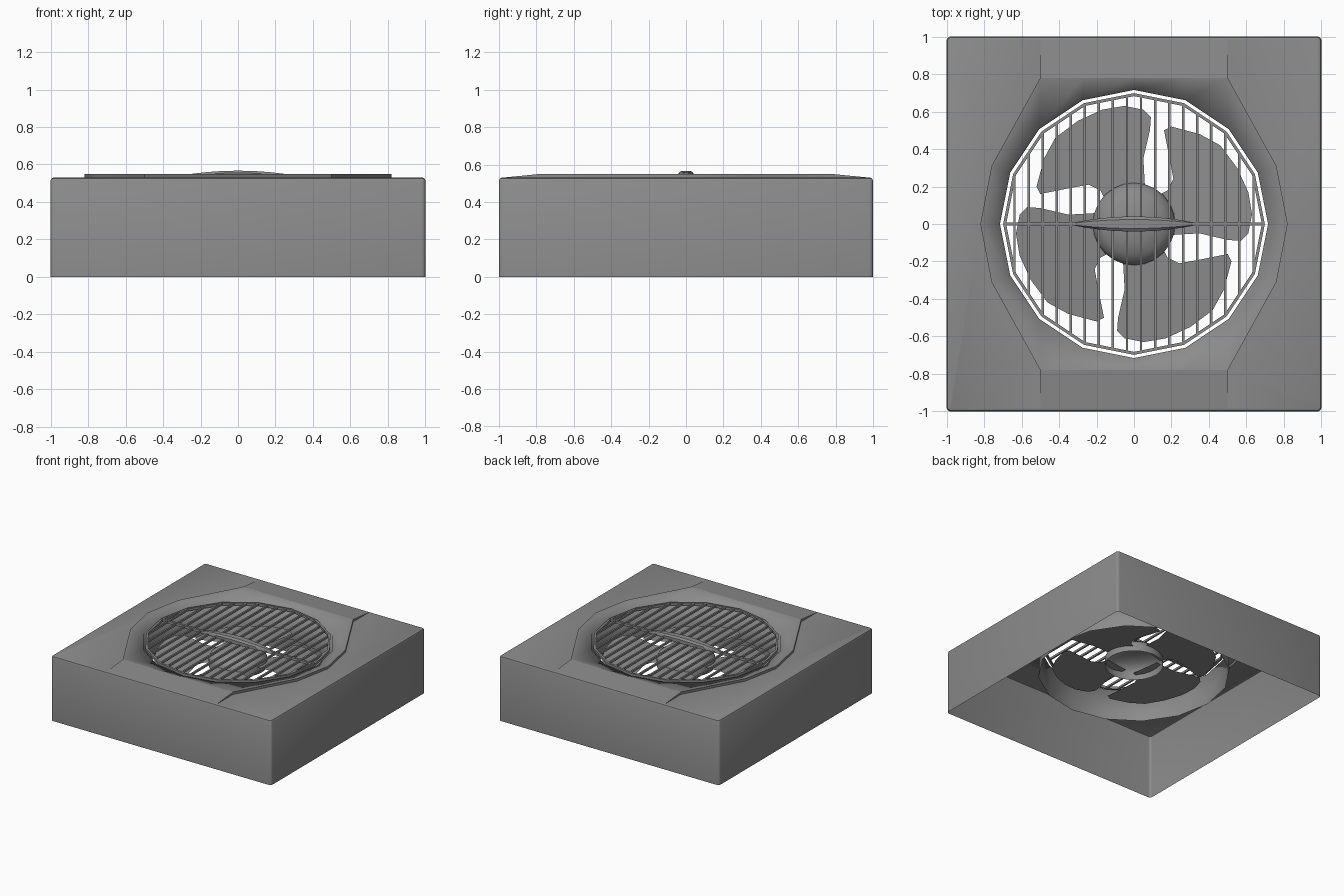
import bpy, bmesh, math

if "Cube" in bpy.data.objects:
    bpy.data.objects.remove(bpy.data.objects["Cube"])

grey = bpy.data.materials.new("grey_plastic")
grey.use_nodes = True
COLOUR = (0.26, 0.26, 0.26, 1)
grey.diffuse_color = COLOUR
grey.node_tree.nodes["Principled BSDF"].inputs["Base Color"].default_value = COLOUR


def finish(name, bm, angle=35):
    bmesh.ops.remove_doubles(bm, verts=bm.verts, dist=0.0005)
    bmesh.ops.recalc_face_normals(bm, faces=bm.faces)
    mesh = bpy.data.meshes.new(name)
    bm.to_mesh(mesh)
    bm.free()
    mesh.materials.append(grey)
    ob = bpy.data.objects.new(name, mesh)
    bpy.context.collection.objects.link(ob)
    bpy.ops.object.select_all(action='DESELECT')
    ob.select_set(True)
    bpy.context.view_layer.objects.active = ob
    bpy.ops.object.shade_smooth_by_angle(angle=math.radians(angle))
    return ob


def add_face(bm, pts):
    return bm.faces.new([bm.verts.new(p) for p in pts])


def bridge(bm, a, b, closed=True):
    n = len(a)
    for i in range(n if closed else n - 1):
        j = (i + 1) % n
        add_face(bm, [a[i], a[j], b[j], b[i]])


def circle(r, z, n=16):
    return [(r * math.cos(math.tau * i / n), r * math.sin(math.tau * i / n), z)
            for i in range(n)]


def box(bm, x, y, z, sx, sy, sz):
    vs = bmesh.ops.create_cube(bm, size=1)["verts"]
    for v in vs:
        v.co = (x + v.co.x * sx, y + v.co.y * sy, z + v.co.z * sz)


def rounded_square(half, r, z, seg=3):
    pts = []
    for k in range(4):
        a0 = k * math.pi / 2
        cx = math.copysign(half - r, math.cos(a0 + math.pi / 4))
        cy = math.copysign(half - r, math.sin(a0 + math.pi / 4))
        for i in range(seg + 1):
            a = a0 + i * math.pi / 2 / seg
            pts.append((cx + r * math.cos(a), cy + r * math.sin(a), z))
    return pts


BASE, TOP, DUCT_R = 0.53, 0.55, 0.715
EDGE = 0.985

# Outline of the raised panel, one point per side of the round opening
quarter = [(0.82, 0), (0.76, 0.31), (0.5, 0.78), (0.27, 0.78), (0, 0.78)]
outline = quarter + [(-x, y) for x, y in quarter[-2::-1]]
outline += [(x, -y) for x, y in outline[-2:0:-1]]

# Casing: open-bottomed walls with a softened top edge
bm = bmesh.new()
rings = [rounded_square(1, 0.02, z) for z in (0, BASE - 0.015)]
rings += [rounded_square(0.995, 0.017, BASE - 0.004), rounded_square(EDGE, 0.01, BASE)]
for lower, upper in zip(rings, rings[1:]):
    bridge(bm, lower, upper)

# Casing: flat side decks, steps and front/back ramps
right_line = [(x, y) for x, y in outline if x > 0.4]
right_line.sort(key=lambda p: p[1])
corners = sorted([p for p in rings[-1] if p[0] > 0], key=lambda p: -p[1])
for s in (1, -1):
    edge = [(s * 0.5, -EDGE)] + [(s * x, y) for x, y in right_line] + [(s * 0.5, EDGE)]
    low = [(x, y, BASE) for x, y in edge]
    high = [(x, y, BASE if abs(y) == EDGE else TOP) for x, y in edge]
    add_face(bm, low + [(s * x, y, z) for x, y, z in corners])
    for i in range(len(edge) - 1):
        quad = [low[i], low[i + 1], high[i + 1], high[i]]
        add_face(bm, list(dict.fromkeys(quad)))
    add_face(bm, [(-0.5, s * 0.78, TOP), (0.5, s * 0.78, TOP),
                  (0.5, s * EDGE, BASE), (-0.5, s * EDGE, BASE)])
finish("casing", bm)

# Intake duct: sloping lip running into a sixteen-sided tube
bm = bmesh.new()
lip = [(x, y, TOP) for x, y in outline]
mouth, tail = circle(DUCT_R, BASE - 0.005), circle(DUCT_R + 0.005, 0.27)
bridge(bm, lip, mouth)
bridge(bm, mouth, tail)
finish("intake_duct", bm, 100)

# Grille rim
bm = bmesh.new()
loops = [circle(0.698, 0.515), circle(0.698, 0.535), circle(0.682, 0.535), circle(0.682, 0.515)]
for i in range(4):
    bridge(bm, loops[i], loops[(i + 1) % 4])
finish("grille_rim", bm)


def chord(x):
    """Half length of a bar inside the sixteen-sided rim."""
    c = circle(0.69, 0)[:5]
    for (x0, y0, _), (x1, y1, _) in zip(c, c[1:]):
        if x1 <= x <= x0:
            return y0 + (y1 - y0) * (x0 - x) / (x0 - x1)


# Grille bars and the crossbar
bm = bmesh.new()
for k in range(9):
    x = 0.0375 + 0.075 * k
    for s in (1, -1):
        box(bm, s * x, 0, 0.525, 0.013, 2 * chord(x), 0.016)
box(bm, 0, 0, 0.527, 1.385, 0.018, 0.022)
finish("grille_bars", bm)

# Lens-shaped handle on the crossbar
bm = bmesh.new()
sections = []
for i in range(13):
    t = i / 6 - 1
    w = 0.006 + 0.034 * (1 - t * t)
    h = 0.537 + 0.03 * (1 - t * t)
    x = 0.33 * t
    sections.append([(x, -w, 0.525), (x, -w, h - 0.012), (x, -w * 0.6, h),
                     (x, w * 0.6, h), (x, w, h - 0.012), (x, w, 0.525)])
for a, b in zip(sections, sections[1:]):
    bridge(bm, a, b)
add_face(bm, sections[0])
add_face(bm, sections[-1])
finish("grille_handle", bm)

# Hollow domed hub
bm = bmesh.new()
profile = [(0.22, 0.34), (0.22, 0.40), (0.205, 0.43), (0.165, 0.46), (0.10, 0.48), (0.03, 0.487)]
loops = [circle(r, z, 24) for r, z in profile]
for a, b in zip(loops, loops[1:]):
    bridge(bm, a, b)
add_face(bm, loops[-1])
finish("hub", bm, 60)

# Four swept, gently pitched blades
blade = [(0.06, 0.17), (0.05, 0.35), (0.085, 0.5), (0.09, 0.57), (0.05, 0.61), (-0.05, 0.63),
         (-0.17, 0.61), (-0.3, 0.55), (-0.42, 0.46), (-0.48, 0.35), (-0.52, 0.2), (-0.5, 0.16),
         (-0.35, 0.19), (-0.24, 0.21), (-0.18, 0.18), (-0.15, 0.12)]
for k in range(4):
    bm = bmesh.new()
    c, s = math.cos(k * math.pi / 2), math.sin(k * math.pi / 2)
    add_face(bm, [(x * c - y * s, x * s + y * c, 0.38 + 0.08 * (x + 0.2)) for x, y in blade])
    finish(f"blade_{k + 1}", bm)
